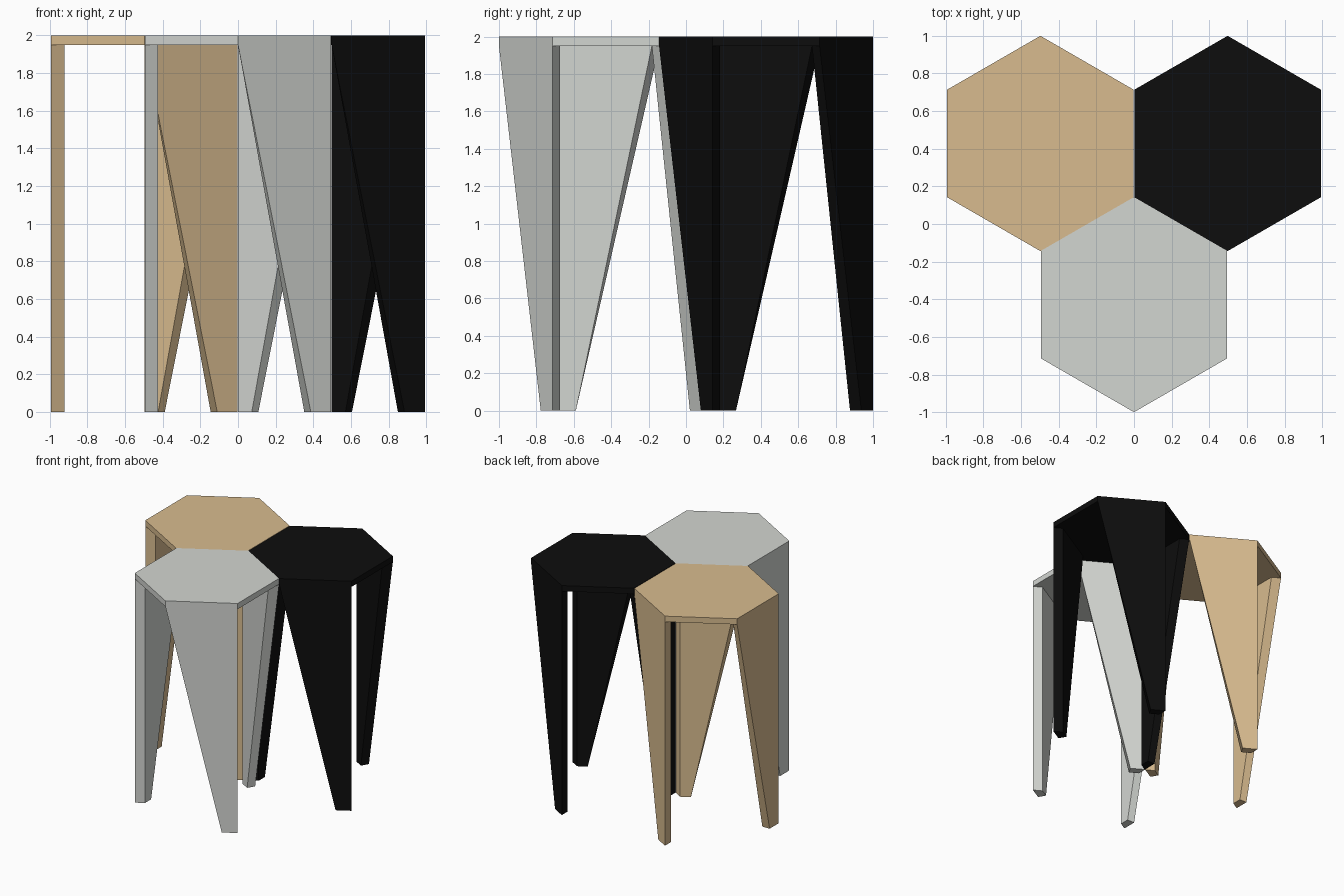
import bpy, bmesh
from math import cos, sin, pi
from mathutils import Vector

cube = bpy.data.objects.get("Cube")
if cube:
    bpy.data.objects.remove(cube)

RADIUS = 0.572      # seat corner radius
HEIGHT = 2.0
SEAT = 0.05         # seat thickness
WALL = 0.07         # leg thickness
FOOT = 0.125        # leg width at the floor


def make_material(name, color):
    mat = bpy.data.materials.new(name)
    mat.use_nodes = True
    mat.diffuse_color = (*color, 1)
    mat.node_tree.nodes["Principled BSDF"].inputs["Base Color"].default_value = (*color, 1)
    return mat


def prism(name, bottom, top, mat, location):
    """Solid joining two matching loops of points."""
    bm = bmesh.new()
    low = [bm.verts.new(p) for p in bottom]
    high = [bm.verts.new(p) for p in top]
    bm.faces.new(low[::-1])
    bm.faces.new(high)
    n = len(low)
    for i in range(n):
        j = (i + 1) % n
        bm.faces.new((low[i], low[j], high[j], high[i]))
    bmesh.ops.recalc_face_normals(bm, faces=bm.faces)
    mesh = bpy.data.meshes.new(name)
    bm.to_mesh(mesh)
    bm.free()
    mesh.materials.append(mat)
    obj = bpy.data.objects.new(name, mesh)
    obj.location = location
    bpy.context.collection.objects.link(obj)
    return obj


def corner(i, radius, z):
    a = -pi / 2 + i * pi / 3
    return Vector((radius * cos(a), radius * sin(a), z))


def stool(name, mat, x, y):
    loc = (x, y, 0)
    under = HEIGHT - SEAT
    inner = RADIUS - WALL / cos(pi / 6)

    # hexagonal seat
    prism(name + "_seat",
          [corner(i, RADIUS, under) for i in range(6)],
          [corner(i, RADIUS, HEIGHT) for i in range(6)], mat, loc)

    # legs on alternate sides: one edge upright, the other tapering to the foot
    for side, label in ((0, "front"), (2, "back"), (4, "left")):
        top = [corner(side, RADIUS, under), corner(side + 1, RADIUS, under),
               corner(side + 1, inner, under), corner(side, inner, under)]
        along = (top[0] - top[1]).normalized()
        inward = Vector((-along.y, along.x, 0))
        if inward.dot(top[1]) > 0:
            inward.negate()
        drop = Vector((0, 0, -under))
        tip = top[1] + along * FOOT + drop
        foot = [tip, top[1] + drop, top[2] + drop, tip + inward * WALL]
        prism(f"{name}_{label}_leg", foot, top, mat, loc)


tan = make_material("warm tan", (0.69, 0.50, 0.275))
black = make_material("black", (0.004, 0.004, 0.004))
grey = make_material("pale grey", (0.65, 0.67, 0.64))

# three stools nested in a triangle
stool("tan_stool", tan, -0.4975, 0.428)
stool("black_stool", black, 0.4975, 0.428)
stool("grey_stool", grey, 0, -0.428)
